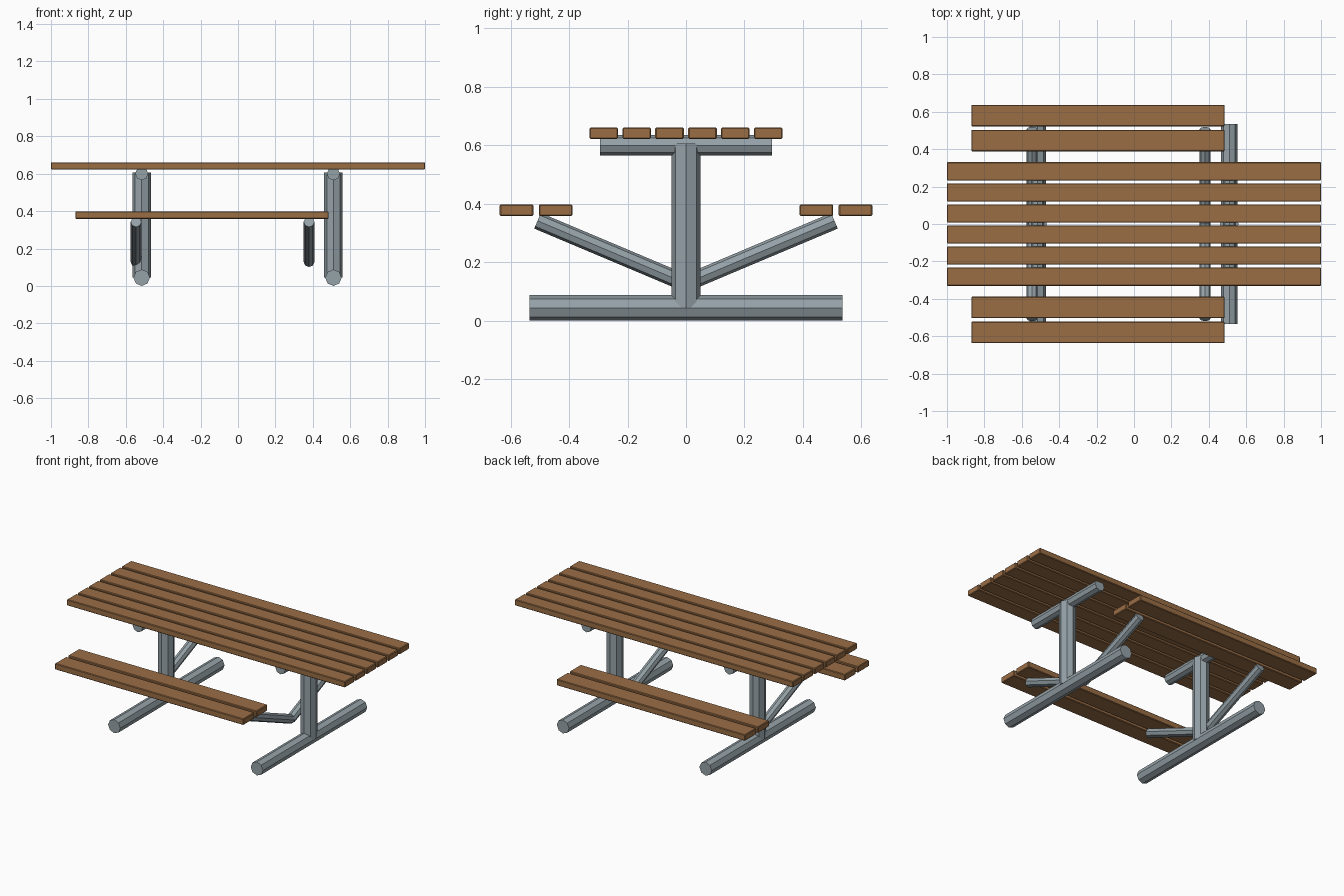
import bpy
from math import pi
from mathutils import Vector, Matrix

cube = bpy.data.objects.get("Cube")
if cube:
    bpy.data.objects.remove(cube, do_unlink=True)


def material(name, colour):
    mat = bpy.data.materials.new(name)
    mat.use_nodes = True
    mat.diffuse_color = (*colour, 1)
    mat.node_tree.nodes["Principled BSDF"].inputs["Base Color"].default_value = (*colour, 1)
    return mat


wood = material("brown_wood", (0.32, 0.155, 0.06))
steel = material("grey_steel", (0.30, 0.36, 0.39))


def plank(name, x0, x1, y, width, z0, z1):
    """Board along x with softened edges."""
    bpy.ops.mesh.primitive_cube_add(size=1)
    ob = bpy.context.object
    ob.name = name
    ob.data.transform(Matrix.Diagonal((x1 - x0, width, z1 - z0, 1)))
    ob.location = ((x0 + x1) / 2, y, (z0 + z1) / 2)
    bevel = ob.modifiers.new("soft_edges", 'BEVEL')
    bevel.width = 0.004
    bevel.segments = 1
    ob.data.materials.append(wood)


def tube(name, start, end, radius):
    """Eight-sided tube between two points, corners on the main axes."""
    a, b = Vector(start), Vector(end)
    axis = (b - a).normalized()
    side = Vector((1, 0, 0))
    bpy.ops.mesh.primitive_cylinder_add(vertices=8, radius=radius, depth=(b - a).length)
    ob = bpy.context.object
    ob.name = name
    turn = Matrix((side, axis.cross(side), axis)).transposed().to_4x4()
    ob.data.transform(Matrix.Translation((a + b) / 2) @ turn)
    ob.data.materials.append(steel)


# Table top
for i in range(6):
    plank(f"table_plank_{i + 1}", -1, 1, (i - 2.5) * 0.1125, 0.098, 0.622, 0.661)

# Benches
for side, s in (("front", -1), ("back", 1)):
    plank(f"{side}_bench_inner_plank", -0.87, 0.485, s * 0.446, 0.115, 0.358, 0.398)
    plank(f"{side}_bench_outer_plank", -0.87, 0.485, s * 0.58, 0.115, 0.358, 0.398)

# Steel frames, with the bench arms set off from the posts
for end, x, arm_x in (("right", -0.515, -0.545), ("left", 0.51, 0.38)):
    tube(f"{end}_foot", (x, -0.535, 0.044), (x, 0.535, 0.044), 0.044)
    tube(f"{end}_post", (x, 0, 0.046), (x, 0, 0.606), 0.05)
    tube(f"{end}_top_beam", (x, -0.295, 0.6), (x, 0.295, 0.6), 0.035)
    for side, s in (("front", -1), ("back", 1)):
        tube(f"{end}_{side}_bench_arm", (arm_x, 0, 0.128), (arm_x, s * 0.508, 0.342), 0.029)
